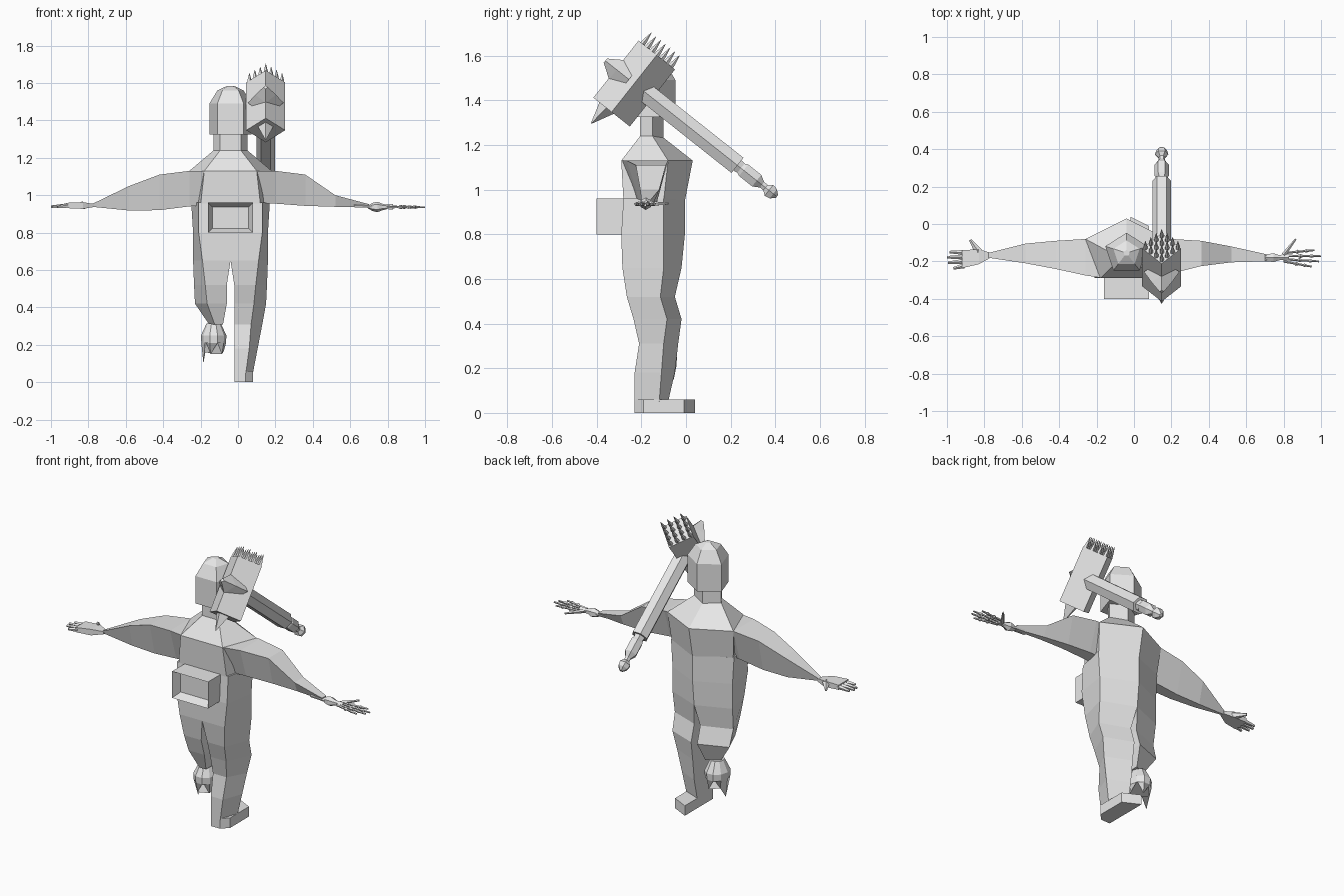
import bpy, bmesh, math
from mathutils import Vector

grey = bpy.data.materials.new("plain_grey")
grey.diffuse_color = (0.8, 0.8, 0.8, 1)
CX = -0.04  # body centre line


def finish(name, bm):
    bmesh.ops.recalc_face_normals(bm, faces=bm.faces)
    me = bpy.data.meshes.new(name)
    bm.to_mesh(me)
    bm.free()
    me.materials.append(grey)
    ob = bpy.data.objects.new(name, me)
    bpy.context.collection.objects.link(ob)
    return ob


def loft(name, rings, caps=True):
    bm = bmesh.new()
    vs = [[bm.verts.new(p) for p in r] for r in rings]
    n = len(rings[0])
    for a, b in zip(vs, vs[1:]):
        for i in range(n):
            j = (i + 1) % n
            bm.faces.new((a[i], a[j], b[j], b[i]))
    if caps:
        bm.faces.new(vs[0])
        bm.faces.new(vs[-1])
    return finish(name, bm)


def tube(name, start, axis, profile, sides):
    """Turned shape along axis; profile is (distance, radius)."""
    s, d = Vector(start), Vector(axis).normalized()
    u = Vector((0, 0, 1)) if abs(d.x) > 0.5 else Vector((1, 0, 0))
    u = (u - d * u.dot(d)).normalized()
    v = d.cross(u)
    ang = [2 * math.pi * i / sides for i in range(sides)]
    return loft(name, [[s + d * t + (u * math.cos(a) + v * math.sin(a)) * r
                        for a in ang] for t, r in profile])


def bone(name, a, b, r0, r1, sides=5):
    a, b = Vector(a), Vector(b)
    return tube(name, a, b - a, [(0, r0), ((b - a).length, r1)], sides)


def pentagon(z, wf, ws, yb, ym, yf):
    return [(CX - wf, yb, z), (CX + wf, yb, z), (CX + ws, ym, z),
            (CX, yf, z), (CX - ws, ym, z)]


# torso and neck
loft("torso", [pentagon(*p) for p in (
    (0.95, 0.16, 0.205, -0.28, -0.10, -0.005),
    (1.13, 0.14, 0.22, -0.29, -0.08, 0.03),
    (1.24, 0.055, 0.09, -0.205, -0.15, -0.11))])
loft("neck", [pentagon(z, 0.055, 0.09, -0.205, -0.15, -0.10) for z in (1.23, 1.34)])

# head
loft("head", [pentagon(z, 0.07 * s, 0.113 * s, -0.155 - 0.093 * s,
                       -0.155 + 0.036 * s, -0.155 + 0.108 * s)
              for z, s in ((1.325, 1), (1.49, 1), (1.56, 0.62), (1.585, 0.15))])

# legs: half-pentagon sections (z, inner, back edge, outer, yb, ym, yf)
leg = [(0.96, -0.04, 0.13, 0.17, -0.28, -0.10, -0.005),
       (0.80, -0.04, 0.13, 0.16, -0.29, -0.10, -0.005),
       (0.65, -0.04, 0.11, 0.16, -0.285, -0.10, -0.02),
       (0.52, -0.02, 0.095, 0.155, -0.265, -0.115, -0.05),
       (0.42, -0.02, 0.085, 0.15, -0.235, -0.085, -0.02),
       (0.31, -0.02, 0.07, 0.13, -0.21, -0.10, -0.035),
       (0.18, -0.02, 0.06, 0.105, -0.23, -0.11, -0.05),
       (0.05, -0.02, 0.042, 0.08, -0.23, -0.12, -0.08)]


def half(z, xi, x1, x2, yb, ym, yf, flip=False):
    pts = [(xi, yb, z), (x1, yb, z), (x2, ym, z), (xi, yf, z)]
    return [(2 * CX - x, y, z) for x, y, z in pts] if flip else pts


loft("whole_leg", [half(*r) for r in leg])
loft("foot", [[(-0.02, -0.23, z), (0.04, -0.23, z), (0.08, -0.19, z),
               (0.08, -0.01, z), (-0.02, 0.04, z)] for z in (0, 0.06)])
stump = leg[:5] + [(0.31, 0.0, 0.045, 0.075, -0.19, -0.11, -0.07)]
loft("cut_leg", [half(*r, flip=True) for r in stump])

# torn end under the cut leg: flared ring with jagged teeth
N = 10
tips = [0.17, 0.23, 0.15, 0.22, 0.16, 0.10, 0.22, 0.15, 0.22, 0.15]
rings = []
for r, z in ((0.038, 0.315), (0.068, 0.25), (0.066, 0.21), (0.055, None)):
    rings.append([(-0.13 + r * math.cos(2 * math.pi * i / N),
                   -0.115 + 1.15 * r * math.sin(2 * math.pi * i / N),
                   z or tips[i]) for i in range(N)])
loft("torn_end", rings, caps=True)


# arms: sections (x, y front, y back, z top, z bottom), narrower below
def arm(name, rows):
    rings = []
    for x, ya, yb, zt, zb in rows:
        k = 0.3 * (yb - ya)
        rings.append([(x, ya, zt), (x, yb, zt), (x, yb - k, zb), (x, ya + k, zb)])
    loft(name, rings)


arm("bony_arm", [(0.08, -0.29, -0.08, 1.13, 0.96), (0.20, -0.265, -0.08, 1.13, 0.955),
                 (0.36, -0.225, -0.09, 1.11, 0.943), (0.52, -0.205, -0.12, 1.0, 0.938),
                 (0.70, -0.20, -0.16, 0.952, 0.934)])
arm("fleshy_arm", [(-0.16, -0.29, -0.08, 1.13, 0.95), (-0.26, -0.275, -0.08, 1.13, 0.94),
                   (-0.42, -0.24, -0.09, 1.11, 0.92), (-0.58, -0.21, -0.105, 1.05, 0.918),
                   (-0.78, -0.18, -0.155, 0.953, 0.938)])

# fleshy hand
loft("palm", [[(x, ya, 0.945 - t), (x, yb, 0.945 - t), (x, yb, 0.945 + t), (x, ya, 0.945 + t)]
              for x, ya, yb, t in ((-0.77, -0.182, -0.153, 0.008),
                                   (-0.83, -0.215, -0.135, 0.018),
                                   (-0.92, -0.236, -0.14, 0.014))])
for y0, y1, x1 in ((-0.152, -0.15, -0.985), (-0.176, -0.178, -1.0),
                   (-0.2, -0.207, -0.995), (-0.224, -0.237, -0.965)):
    bone("finger", (-0.91, y0, 0.943), (x1, y1, 0.938), 0.014, 0.007)
bone("thumb", (-0.83, -0.15, 0.945), (-0.875, -0.085, 0.94), 0.022, 0.008)

# skeleton hand
for y in (-0.19, -0.168):
    bone("forearm_bone", (0.62, y, 0.943), (0.75, y - 0.002, 0.937), 0.009, 0.008)
tube("wrist_bone", (0.695, -0.18, 0.937), (1, 0, 0),
     [(0, 0.008), (0.025, 0.022), (0.05, 0.028), (0.075, 0.018), (0.10, 0.012)], 6)
bone("hand_bone", (0.78, -0.178, 0.937), (0.83, -0.178, 0.937), 0.014, 0.016)
for y0, y1, x1 in ((-0.155, -0.14, 0.965), (-0.17, -0.172, 1.0),
                   (-0.188, -0.2, 0.99), (-0.2, -0.228, 0.95)):
    a, b = Vector((0.80, y0, 0.937)), Vector((x1, y1, 0.935))
    L = (b - a).length
    tube("bony_finger", a, b - a, [(0, 0.007), (L * .38, 0.006), (L * .45, 0.012),
         (L * .52, 0.006), (L * .68, 0.006), (L * .75, 0.01), (L * .8, 0.006), (L, 0.005)], 5)
bone("bony_thumb", (0.80, -0.165, 0.937), (0.865, -0.08, 0.937), 0.012, 0.005)

# box at the waist with a recessed window
bm = bmesh.new()
bmesh.ops.create_cube(bm, size=1)
for v in bm.verts:
    v.co = (CX + v.co.x * 0.24, -0.335 + v.co.y * 0.13, 0.88 + v.co.z * 0.16)
front = min(bm.faces, key=lambda f: f.calc_center_median().y)
bmesh.ops.inset_region(bm, faces=[front], thickness=0.032)
for v in front.verts:
    v.co.y += 0.05
finish("waist_box", bm)

# hammer slung beside the head
d = Vector((0, 0.784, -0.621))
h = Vector((0, 0.621, 0.784))
X = Vector((1, 0, 0))
c = Vector((0.148, -0.232, 1.475))
tube("hammer_head", c, h, [(-0.163, 0.104), (0.163, 0.104)], 4)
tube("hammer_handle", c, d, [(0, 0.05), (0.59, 0.05)], 6)
tube("hammer_grip", c + d * 0.58, d, [(0, 0.036), (0.03, 0.03), (0.045, 0.038), (0.12, 0.038),
     (0.15, 0.018), (0.17, 0.018), (0.19, 0.036), (0.215, 0.03), (0.235, 0.01)], 6)
for i in range(4):
    for j in range(4):
        p = c + h * 0.16 + X * (i - j) * 0.029 + d * (i + j - 3) * 0.027
        tube("head_spike", p, h, [(0, 0.013), (0.02, 0.011), (0.066, 0.001)], 5)
tube("hammer_wedge", c - d * 0.03, -d, [(0, 0.095), (0.07, 0.055), (0.135, 0.012)], 4)
tube("hammer_fang", c - h * 0.16 - d * 0.03, -h - d * 0.1,
     [(0, 0.042), (0.10, 0.002)], 4)
